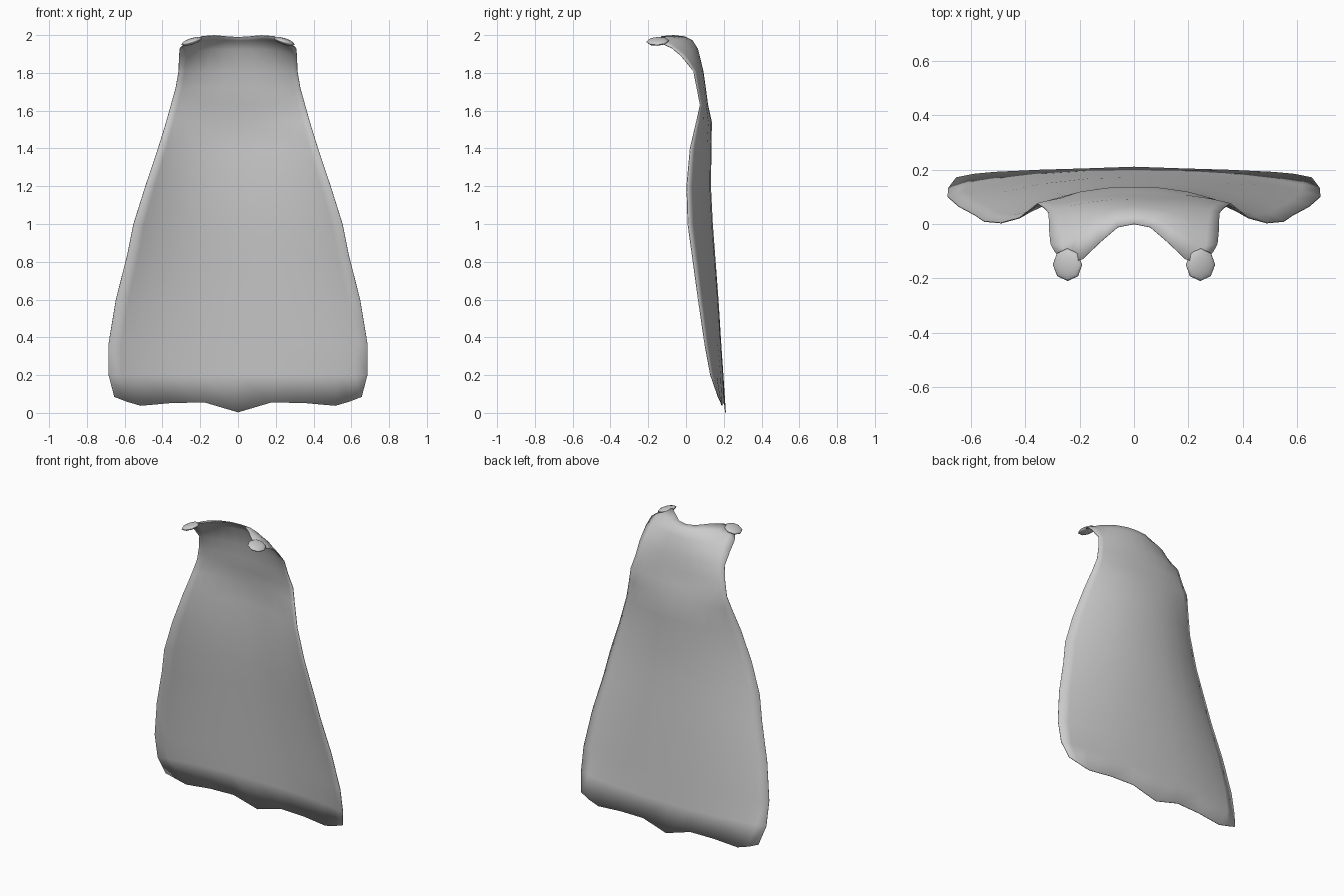
import bpy, math

grey = bpy.data.materials.new("cloth_grey")
grey.diffuse_color = (0.6, 0.6, 0.6, 1)

# Collar rows, centre to edge: neck opening first, then over the shoulders
collar = [
    [(0, 0, 1.988), (.06, -.012, 1.992), (.125, -.068, 1.998), (.19, -.13, 1.993), (.245, -.145, 1.968), (.29, -.105, 1.945)],
    [(0, .033, 1.972), (.07, .024, 1.974), (.14, -.008, 1.978), (.21, -.05, 1.972), (.265, -.08, 1.953), (.307, -.075, 1.932)],
    [(0, .062, 1.925), (.07, .056, 1.925), (.14, .042, 1.925), (.21, .018, 1.92), (.27, -.012, 1.905), (.312, -.025, 1.89)],
]
# Body rows: height, half width, y at centre, y at edge
body = [
    (1.81, .314, .09, .04), (1.72, .33, .103, .058), (1.63, .355, .115, .075),
    (1.54, .38, .135, .055), (1.40, .423, .133, .022), (1.20, .49, .13, .004),
    (1.00, .553, .14, .01), (.84, .585, .152, .032), (.60, .646, .17, .065),
    (.36, .686, .185, .1), (.20, .685, .196, .13),
]
US = [0, .26, .52, .76, .9, 1]

rows = list(collar)
for z, w, yc, ye in body:
    rows.append([(w * u, yc - (yc - ye) * u ** 2.3, z) for u in US])
# Wavy hem
rows.append([(0, .209, .003), (.175, .203, .055), (.345, .198, .053),
             (.515, .19, .038), (.59, .183, .06), (.655, .17, .085)])

# Cape sheet, mirrored across the centre
full = [[(-x, y, z) for x, y, z in r[:0:-1]] + r for r in rows]
n = len(full[0])
verts = [p for r in full for p in r]
faces = [(i * n + j, i * n + j + 1, (i + 1) * n + j + 1, (i + 1) * n + j)
         for i in range(len(full) - 1) for j in range(n - 1)]
mesh = bpy.data.meshes.new("cape")
mesh.from_pydata(verts, [], faces)
mesh.materials.append(grey)
cape = bpy.data.objects.new("cape", mesh)
bpy.context.collection.objects.link(cape)
for p in mesh.polygons:
    p.use_smooth = True
cloth = cape.modifiers.new("cloth", 'SOLIDIFY')
cloth.thickness = 0.004
cloth.offset = 0

# Flattened shoulder clasps
for name, s in (("left_clasp", -1), ("right_clasp", 1)):
    bpy.ops.mesh.primitive_uv_sphere_add(
        segments=8, ring_count=6, radius=1, location=(s * .245, -.15, 1.967),
        rotation=(math.radians(3), s * math.radians(18), 0))
    clasp = bpy.context.object
    clasp.name = name
    clasp.scale = (.057, .06, .017)
    clasp.data.materials.append(grey)
    bpy.ops.object.shade_smooth()
